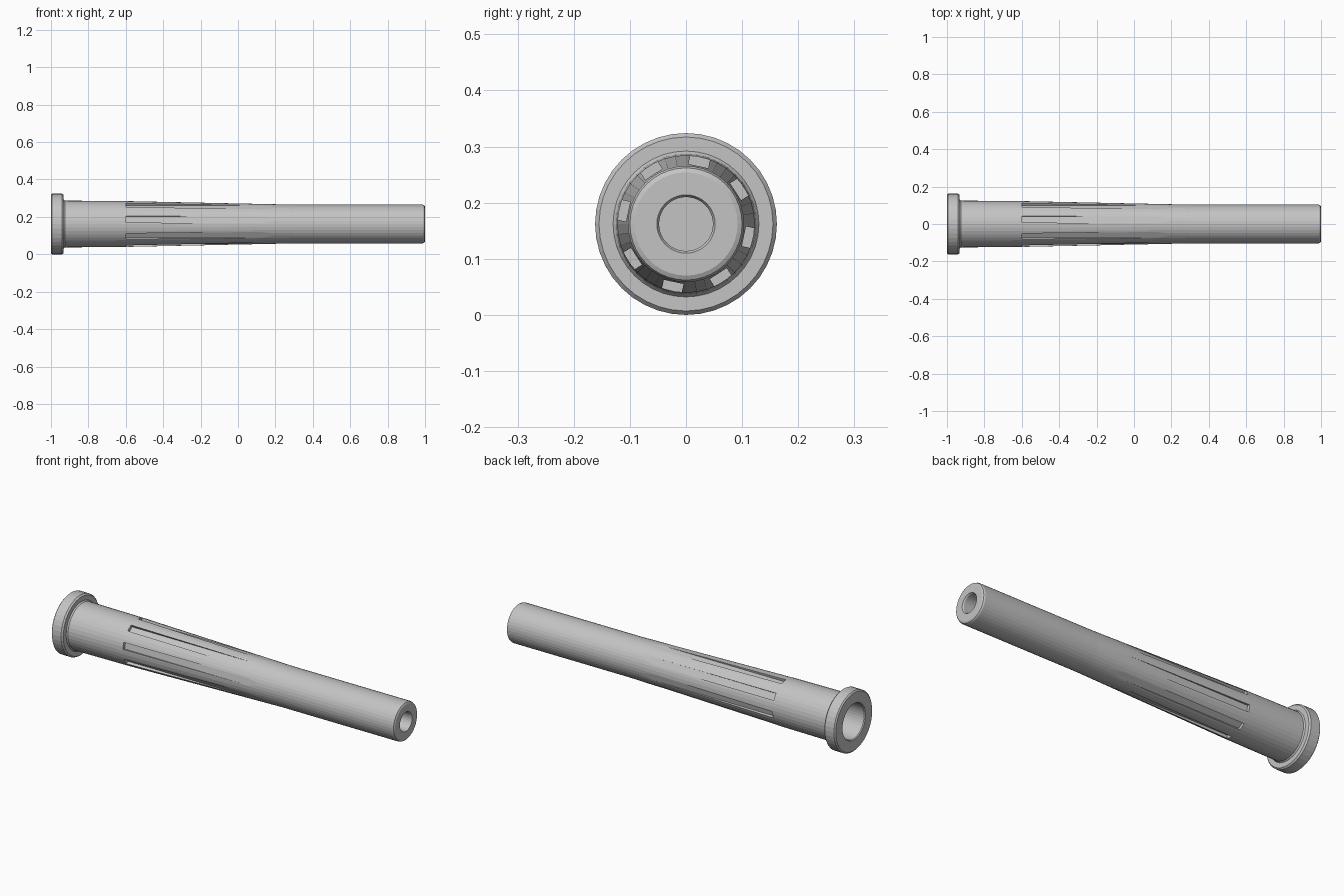
import bpy, bmesh, math
from mathutils import Matrix

if "Cube" in bpy.data.objects:
    bpy.data.objects.remove(bpy.data.objects["Cube"])

SEG = 40      # sides round the axis
ZC = 0.162    # height of the axis

metal = bpy.data.materials.new("plain_grey")
metal.diffuse_color = (0.55, 0.55, 0.55, 1)
metal.use_nodes = True
metal.node_tree.nodes["Principled BSDF"].inputs["Base Color"].default_value = metal.diffuse_color


def make_object(name, bm):
    bmesh.ops.recalc_face_normals(bm, faces=bm.faces[:])
    me = bpy.data.meshes.new(name)
    bm.to_mesh(me)
    bm.free()
    ob = bpy.data.objects.new(name, me)
    bpy.context.collection.objects.link(ob)
    me.materials.append(metal)
    return ob


# sleeve: closed (x, radius) profile turned about the x axis
profile = [
    (-0.88, 0.0), (-0.10, 0.0),
]
profile = [
    (-0.10, 0.0), (-0.10, 0.094), (-0.995, 0.094), (-1.0, 0.098),   # left bore
    (-1.0, 0.155), (-0.994, 0.162), (-0.94, 0.162), (-0.932, 0.155),  # flange
    (-0.932, 0.130), (-0.925, 0.125),                               # neck fillet
    (-0.60, 0.1225), (0.30, 0.1035),                                # taper
    (0.988, 0.1035), (0.996, 0.100), (1.0, 0.092),                  # rounded tip
    (1.0, 0.052), (0.993, 0.048), (0.80, 0.048), (0.80, 0.0),       # right socket
]
bm = bmesh.new()
rings = []
for x, r in profile:
    if r == 0:
        rings.append([bm.verts.new((x, 0, ZC))])
    else:
        rings.append([bm.verts.new((x, r * math.sin(2 * math.pi * i / SEG),
                                    ZC + r * math.cos(2 * math.pi * i / SEG)))
                      for i in range(SEG)])
for a, b in zip(rings, rings[1:]):
    for i in range(SEG):
        j = (i + 1) % SEG
        if len(a) == 1:
            bm.faces.new((a[0], b[i], b[j]))
        elif len(b) == 1:
            bm.faces.new((a[i], a[j], b[0]))
        else:
            bm.faces.new((a[i], a[j], b[j], b[i]))
sleeve = make_object("flanged_sleeve", bm)

# eight flat-bottomed grooves that fade out along the taper
bm = bmesh.new()
x0, x1, floor, top, width = -0.60, 0.32, 0.1055, 0.16, 0.036
for k in range(8):
    ang = math.radians(33 + 45 * k)
    m = (Matrix.Translation((0, 0, ZC)) @ Matrix.Rotation(ang, 4, 'X')
         @ Matrix.Translation(((x0 + x1) / 2, (floor + top) / 2, 0))
         @ Matrix.Diagonal((x1 - x0, top - floor, width, 1)))
    bmesh.ops.create_cube(bm, size=1, matrix=m)
cutter = make_object("groove_cutter", bm)
cutter.hide_render = True

mod = sleeve.modifiers.new("grooves", 'BOOLEAN')
mod.operation = 'DIFFERENCE'
mod.solver = 'EXACT'
mod.object = cutter
bpy.ops.object.select_all(action='DESELECT')
bpy.context.view_layer.objects.active = sleeve
sleeve.select_set(True)
bpy.ops.object.modifier_apply(modifier=mod.name)
bpy.data.objects.remove(cutter, do_unlink=True)
